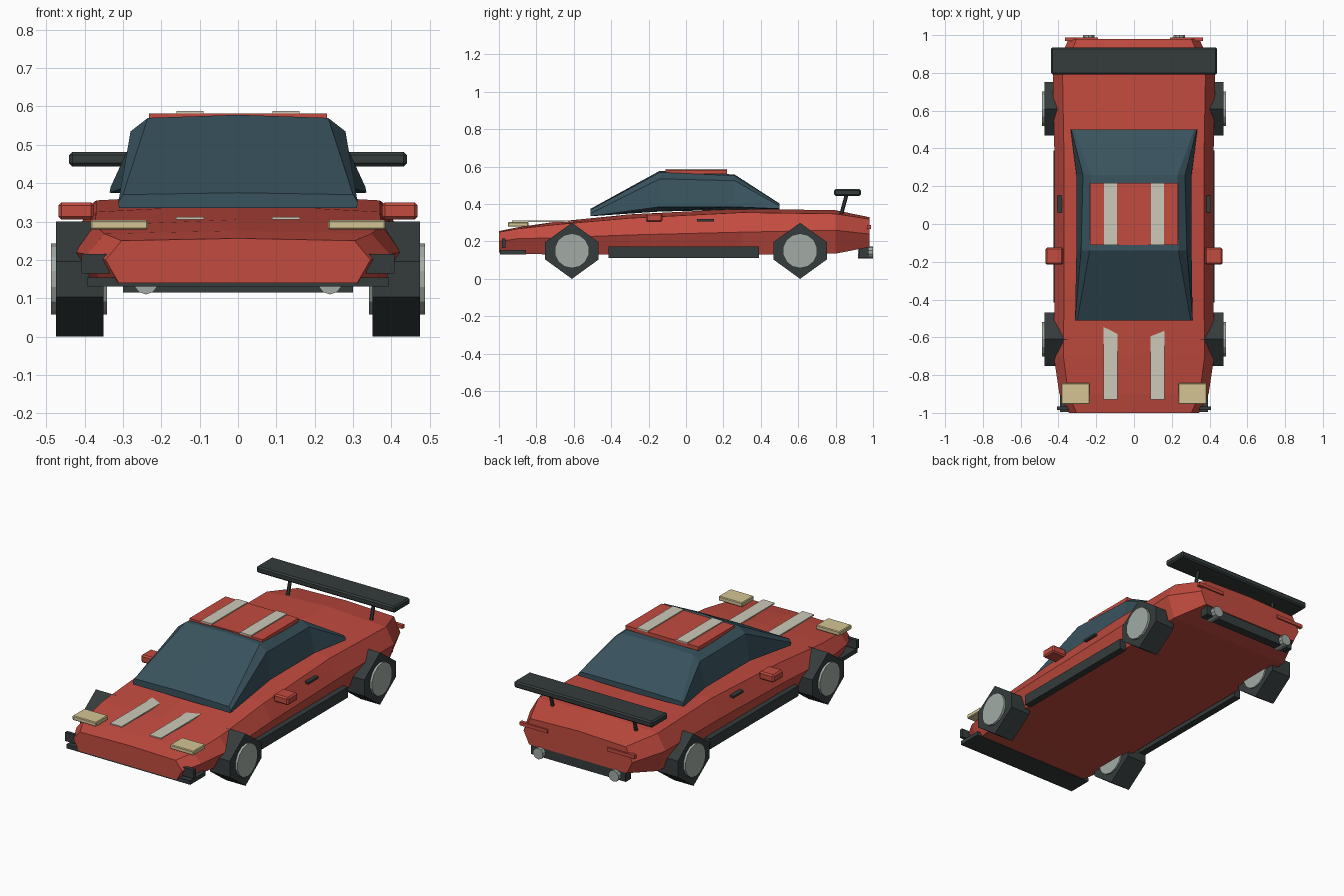
import bpy, bmesh, math
from mathutils import Vector

if "Cube" in bpy.data.objects:
    bpy.data.objects.remove(bpy.data.objects["Cube"])


def material(name, rgb):
    m = bpy.data.materials.new(name)
    m.diffuse_color = (*rgb, 1)
    m.use_nodes = True
    m.node_tree.nodes["Principled BSDF"].inputs["Base Color"].default_value = m.diffuse_color
    return m


RED = material("red_paint", (0.54, 0.07, 0.05))
DARK = material("dark_trim", (0.035, 0.045, 0.045))
GLASS = material("tinted_glass", (0.04, 0.085, 0.11))
CREAM = material("cream_stripe", (0.60, 0.59, 0.48))
LAMP = material("lamp_yellow", (0.66, 0.56, 0.30))
METAL = material("wheel_metal", (0.36, 0.41, 0.38))


def finish(name, bm, mat):
    bmesh.ops.recalc_face_normals(bm, faces=bm.faces)
    me = bpy.data.meshes.new(name)
    bm.to_mesh(me)
    bm.free()
    me.materials.append(mat)
    ob = bpy.data.objects.new(name, me)
    bpy.context.collection.objects.link(ob)
    return ob


def box(name, x, y, z, mat, bevel=0.0):
    """Box from (min, max) pairs, with optional chamfered edges."""
    bm = bmesh.new()
    bmesh.ops.create_cube(bm, size=1)
    for v in bm.verts:
        v.co = Vector([(r[0] + r[1]) / 2 + c * (r[1] - r[0])
                       for r, c in zip((x, y, z), v.co)])
    ob = finish(name, bm, mat)
    if bevel:
        mod = ob.modifiers.new("chamfer", 'BEVEL')
        mod.width, mod.segments = bevel, 1
    return ob


def side_pair(name, x, y, z, mat, bevel=0.0):
    box(name + "_left", x, y, z, mat, bevel)
    box(name + "_right", (-x[1], -x[0]), y, z, mat, bevel)


def cylinder(name, p, q, r, sides, mat, turn=0.0):
    """Cylinder between points p and q."""
    p, q = Vector(p), Vector(q)
    bm = bmesh.new()
    bmesh.ops.create_cone(bm, cap_ends=True, segments=sides, radius1=r,
                          radius2=r, depth=(q - p).length)
    ob = finish(name, bm, mat)
    ob.rotation_mode = 'QUATERNION'
    ob.rotation_quaternion = (q - p).to_track_quat('Z', 'Y')
    ob.location = (p + q) / 2
    if turn:
        from mathutils import Matrix
        ob.data.transform(Matrix.Rotation(turn, 4, 'Z'))
    return ob


def loft(name, sections, mat):
    """Skin mirrored half sections, each (y, [(x, z) from bottom to top])."""
    bm = bmesh.new()
    rings = []
    for y, half in sections:
        full = half + [(-x, z) for x, z in reversed(half[1:-1])]
        rings.append([bm.verts.new((x, y, z)) for x, z in full])
    n = len(rings[0])
    for a, b in zip(rings, rings[1:]):
        for i in range(n):
            j = (i + 1) % n
            bm.faces.new((a[i], a[j], b[j], b[i]))
    bm.faces.new(rings[0])
    bm.faces.new(rings[-1])
    return finish(name, bm, mat)


# Wedge body: y, half width, then bottom, waist, shoulder and crown heights
stations = [
    (-1.00, 0.345, 0.140, 0.200, 0.250, 0.256),
    (-0.90, 0.395, 0.135, 0.215, 0.268, 0.276),
    (-0.70, 0.425, 0.130, 0.220, 0.290, 0.305),
    (-0.30, 0.420, 0.130, 0.235, 0.325, 0.345),
    (0.30, 0.420, 0.130, 0.250, 0.355, 0.375),
    (0.80, 0.430, 0.135, 0.260, 0.348, 0.367),
    (0.98, 0.345, 0.170, 0.240, 0.320, 0.330),
]
loft("body", [(y, [(0, zb), (0.9 * w, zb), (w, zm), (0.88 * w, zs), (0, zt)])
              for y, w, zb, zm, zs, zt in stations], RED)

# Glass cabin
loft("cabin_glass", [
    (-0.51, [(0, 0.335), (0.310, 0.335), (0.312, 0.350), (0.300, 0.370), (0, 0.375)]),
    (-0.14, [(0, 0.360), (0.305, 0.385), (0.280, 0.535), (0.235, 0.570), (0, 0.578)]),
    (0.26, [(0, 0.370), (0.305, 0.385), (0.270, 0.525), (0.230, 0.552), (0, 0.558)]),
    (0.50, [(0, 0.370), (0.335, 0.375), (0.332, 0.390), (0.320, 0.400), (0, 0.403)]),
], GLASS)

# Roof panel and racing stripes
box("roof_panel", (-0.232, 0.232), (-0.11, 0.218), (0.560, 0.582), RED)
side_pair("roof_stripe", (0.09, 0.16), (-0.11, 0.218), (0.580, 0.588), CREAM)
side_pair("hood_stripe", (0.088, 0.162), (-0.93, -0.52), (0.305, 0.312), CREAM)

# Wheels: ten-sided tyres with hubs showing on both sides
for sx, side in ((1, "left"), (-1, "right")):
    for y, end in ((-0.61, "front"), (0.61, "rear")):
        cylinder(f"{end}_{side}_tyre", (sx * 0.35, y, 0.15), (sx * 0.475, y, 0.15),
                 0.15, 10, DARK).rotation_quaternion = (0.70710678, 0, 0.70710678, 0)
        cylinder(f"{end}_{side}_hub", (sx * 0.342, y, 0.15), (sx * 0.488, y, 0.15),
                 0.093, 14, METAL)

# Tyre corners point straight up and down
for ob in bpy.data.objects:
    if ob.name.endswith("tyre"):
        for v in ob.data.vertices:
            ang = math.atan2(v.co.y, v.co.x)
            step = math.radians(36)
            ang = round(ang / step) * step
            v.co.x, v.co.y = 0.15 * math.cos(ang), 0.15 * math.sin(ang)

# Lamps, mirrors, door handles and side skirts
side_pair("headlight", (0.235, 0.385), (-0.953, -0.843), (0.279, 0.304), LAMP, 0.004)
side_pair("tail_light", (0.19, 0.365), (0.968, 0.988), (0.268, 0.288), RED)
side_pair("side_mirror", (0.375, 0.468), (-0.215, -0.125), (0.305, 0.350), RED, 0.008)
side_pair("door_handle", (0.36, 0.407), (0.06, 0.15), (0.308, 0.320), DARK)
side_pair("side_skirt", (0.385, 0.425), (-0.415, 0.39), (0.112, 0.172), DARK)

# Front splitter and corner intakes
box("front_splitter", (-0.393, 0.393), (-0.995, -0.855), (0.131, 0.154), DARK)
side_pair("front_intake", (0.335, 0.408), (-0.985, -0.965), (0.165, 0.215), DARK)

# Rear diffuser and exhausts
box("rear_diffuser", (-0.30, 0.30), (0.925, 0.975), (0.115, 0.180), DARK)
for sx, side in ((1, "left"), (-1, "right")):
    cylinder(f"exhaust_{side}", (sx * 0.24, 0.92, 0.142), (sx * 0.24, 1.0, 0.142),
             0.032, 10, METAL)
    # Wing struts lean rearward
    cylinder(f"wing_strut_{side}", (sx * 0.265, 0.83, 0.345), (sx * 0.265, 0.86, 0.455),
             0.010, 6, DARK)
box("rear_wing", (-0.44, 0.44), (0.792, 0.935), (0.444, 0.481), DARK, 0.008)
